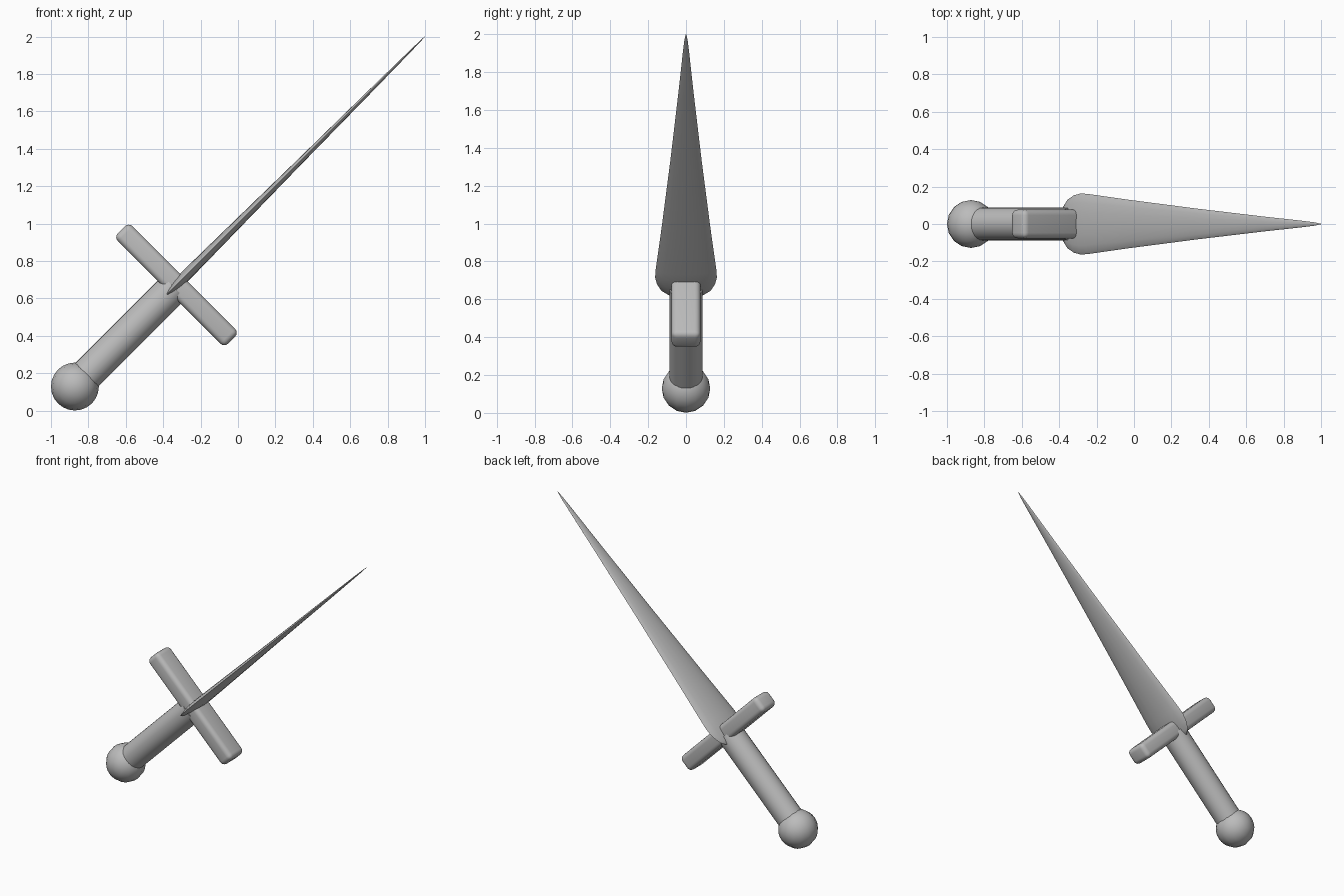
import bpy, bmesh, math
from mathutils import Matrix, Vector

if "Cube" in bpy.data.objects:
    bpy.data.objects.remove(bpy.data.objects["Cube"])

# Sword is modelled along local Z from the pommel centre, then tilted 45 degrees
TILT = Matrix.Translation((-0.872, 0, 0.129)) @ Matrix.Rotation(math.radians(45), 4, 'Y')

steel = bpy.data.materials.new("grey_metal")
steel.diffuse_color = (0.5, 0.5, 0.5, 1)
steel.use_nodes = True
steel.node_tree.nodes["Principled BSDF"].inputs["Base Color"].default_value = steel.diffuse_color


def finish(name, bm, angle=40):
    bmesh.ops.recalc_face_normals(bm, faces=bm.faces)
    bm.transform(TILT)
    me = bpy.data.meshes.new(name)
    bm.to_mesh(me)
    bm.free()
    me.materials.append(steel)
    ob = bpy.data.objects.new(name, me)
    bpy.context.collection.objects.link(ob)
    bpy.ops.object.select_all(action='DESELECT')
    ob.select_set(True)
    bpy.context.view_layer.objects.active = ob
    bpy.ops.object.shade_smooth_by_angle(angle=math.radians(angle))
    return ob


# Pommel: ball with its poles facing front and back
bm = bmesh.new()
bmesh.ops.create_uvsphere(bm, u_segments=24, v_segments=8, radius=0.128,
                          matrix=Matrix.Rotation(math.radians(90), 4, 'X'))
finish("pommel", bm, 60)

# Grip: round bar running from the pommel into the guard
bm = bmesh.new()
bmesh.ops.create_cone(bm, cap_ends=True, segments=24, radius1=0.088, radius2=0.088,
                      depth=0.70, matrix=Matrix.Translation((0, 0, 0.40)))
finish("grip", bm)

# Guard: rounded cross bar
bm = bmesh.new()
bmesh.ops.create_cube(bm, size=1, matrix=Matrix.Translation((0, 0, 0.768))
                      @ Matrix.Diagonal((0.834, 0.154, 0.112, 1)))
bmesh.ops.bevel(bm, geom=bm.edges[:], offset=0.03, segments=4, profile=0.5, affect='EDGES')
finish("guard", bm, 60)

# Blade: lens sections as (distance, half width, half thickness)
stations = [(0.688, 0.05, 0.006), (0.698, 0.092, 0.012), (0.73, 0.130, 0.019),
            (0.78, 0.154, 0.026), (0.83, 0.163, 0.029), (0.88, 0.161, 0.029),
            (1.20, 0.129, 0.024), (1.70, 0.083, 0.016), (2.20, 0.041, 0.010),
            (2.52, 0.016, 0.005), (2.60, 0.009, 0.003), (2.648, 0.001, 0.001)]
N = 16
bm = bmesh.new()
rings = []
for s, a, b in stations:
    ring = []
    for i in range(N):
        t = 2 * math.pi * i / N
        ring.append(bm.verts.new((b * math.sin(t) * abs(math.sin(t)) ** 0.3, a * math.cos(t), s)))
    rings.append(ring)
for lo, hi in zip(rings, rings[1:]):
    for i in range(N):
        j = (i + 1) % N
        bm.faces.new((lo[i], lo[j], hi[j], hi[i]))
bm.faces.new(rings[0])
bm.faces.new(rings[-1])
finish("blade", bm, 60)
